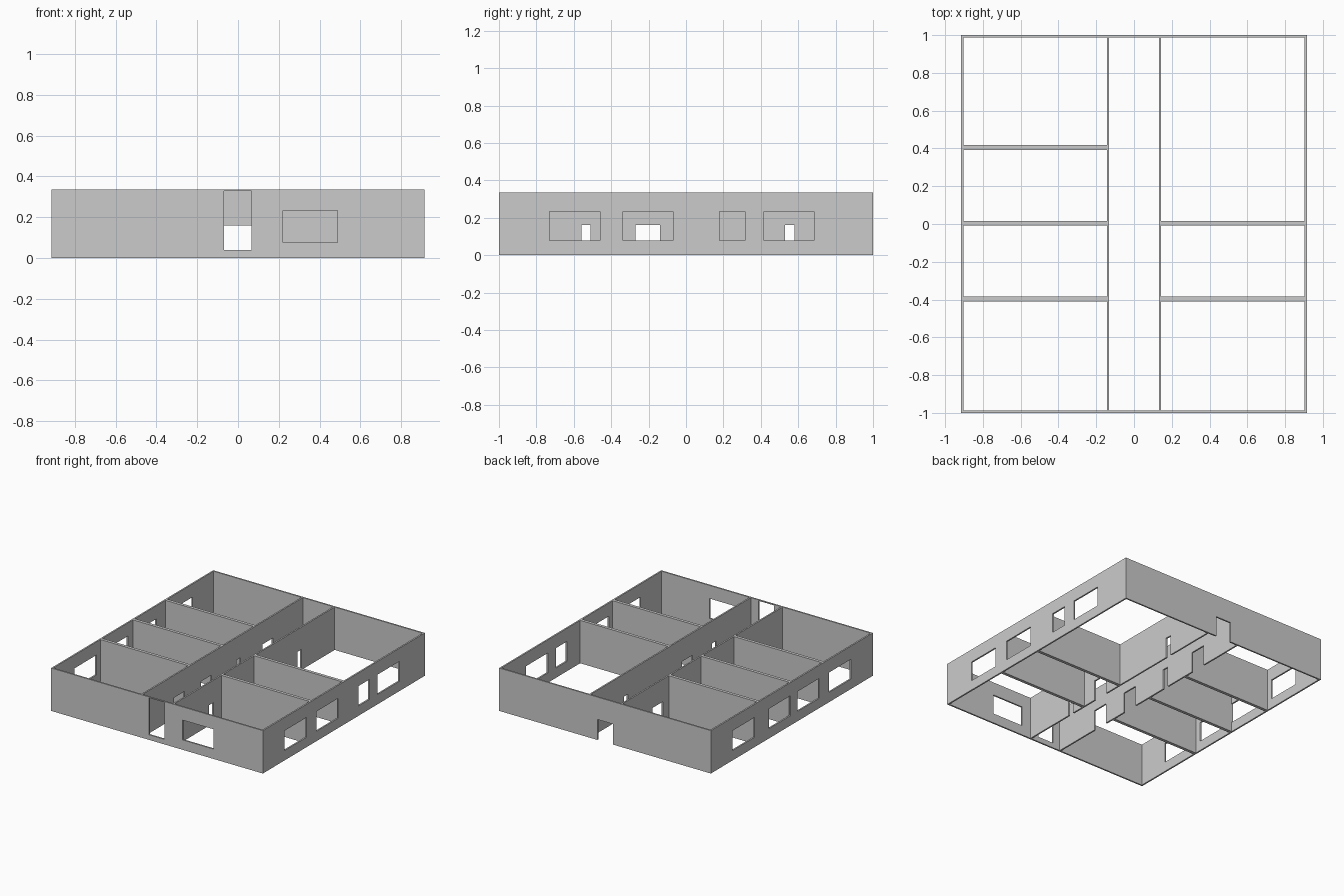
import bpy
import bmesh
from mathutils import Vector

cube = bpy.data.objects.get("Cube")
if cube:
    bpy.data.objects.remove(cube, do_unlink=True)

HX, HY, H = 0.915, 1.0, 0.335     # half width, half depth, wall height
T = 0.012                         # outer and corridor wall thickness
HALL = 0.1375                     # corridor wall centre line
DOOR_H = 0.16
SILL, HEAD = 0.077, 0.232         # window bottom and top

plaster = bpy.data.materials.new("plaster_grey")
plaster.use_nodes = True
grey = (0.6, 0.6, 0.6, 1)
plaster.diffuse_color = grey
plaster.node_tree.nodes["Principled BSDF"].inputs["Base Color"].default_value = grey


def window(a, b):
    return (a, b, SILL, HEAD)


def door(a, b):
    return (a, b, 0, DOOR_H)


def wall(name, axis, start, end, centre, thick, openings=()):
    """Upright wall along x or y: a panel of cells without the openings, extruded."""
    us = sorted({start, end, *(u for o in openings for u in o[:2])})
    zs = sorted({0, H, *(z for o in openings for z in o[2:])})
    low = centre - thick / 2

    def point(u, z):
        return Vector((u, low, z) if axis == "x" else (low, u, z))

    bm = bmesh.new()
    for u0, u1 in zip(us, us[1:]):
        for z0, z1 in zip(zs, zs[1:]):
            um, zm = (u0 + u1) / 2, (z0 + z1) / 2
            if any(o[0] < um < o[1] and o[2] < zm < o[3] for o in openings):
                continue
            corners = ((u0, z0), (u1, z0), (u1, z1), (u0, z1))
            bm.faces.new([bm.verts.new(point(u, z)) for u, z in corners])
    bmesh.ops.remove_doubles(bm, verts=bm.verts, dist=1e-5)
    ext = bmesh.ops.extrude_face_region(bm, geom=bm.faces[:], use_keep_orig=True)
    moved = [v for v in ext["geom"] if isinstance(v, bmesh.types.BMVert)]
    shift = Vector((0, thick, 0) if axis == "x" else (thick, 0, 0))
    bmesh.ops.translate(bm, verts=moved, vec=shift)
    bmesh.ops.recalc_face_normals(bm, faces=bm.faces)
    mesh = bpy.data.meshes.new(name)
    bm.to_mesh(mesh)
    bm.free()
    mesh.materials.append(plaster)
    obj = bpy.data.objects.new(name, mesh)
    bpy.context.collection.objects.link(obj)


# Outer walls
inner = HX - T
wall("left_outer_wall", "y", -HY, HY, HX - T / 2, T,
     [window(-0.73, -0.46), window(-0.337, -0.07), window(0.18, 0.315), window(0.417, 0.684)])
wall("right_outer_wall", "y", -HY, HY, -HX + T / 2, T,
     [window(-0.73, -0.46), window(-0.337, -0.07), window(0.015, 0.282), window(0.46, 0.73)])
wall("front_wall", "x", -inner, inner, -HY + T / 2, T,
     [(-0.068, 0.066, 0.04, 0.328), window(0.22, 0.488)])
wall("back_wall", "x", -inner, inner, HY - T / 2, T, [door(-0.068, 0.066)])

# Corridor walls
wall("left_corridor_wall", "y", -HY + T, HY - T, HALL, T,
     [door(-0.56, -0.51), door(-0.27, -0.14), door(0.53, 0.58)])
wall("right_corridor_wall", "y", -HY + T, HY - T, -HALL, T,
     [door(-0.6, -0.47), door(-0.27, -0.14), door(0.17, 0.22), door(0.49, 0.62)])

# Room partitions, twice as thick
near = HALL + T / 2
for i, y in enumerate((-0.397, 0.005)):
    wall(f"left_partition_{i + 1}", "x", near, inner, y, 2 * T)
for i, y in enumerate((-0.397, 0.005, 0.405)):
    wall(f"right_partition_{i + 1}", "x", -inner, -near, y, 2 * T)
